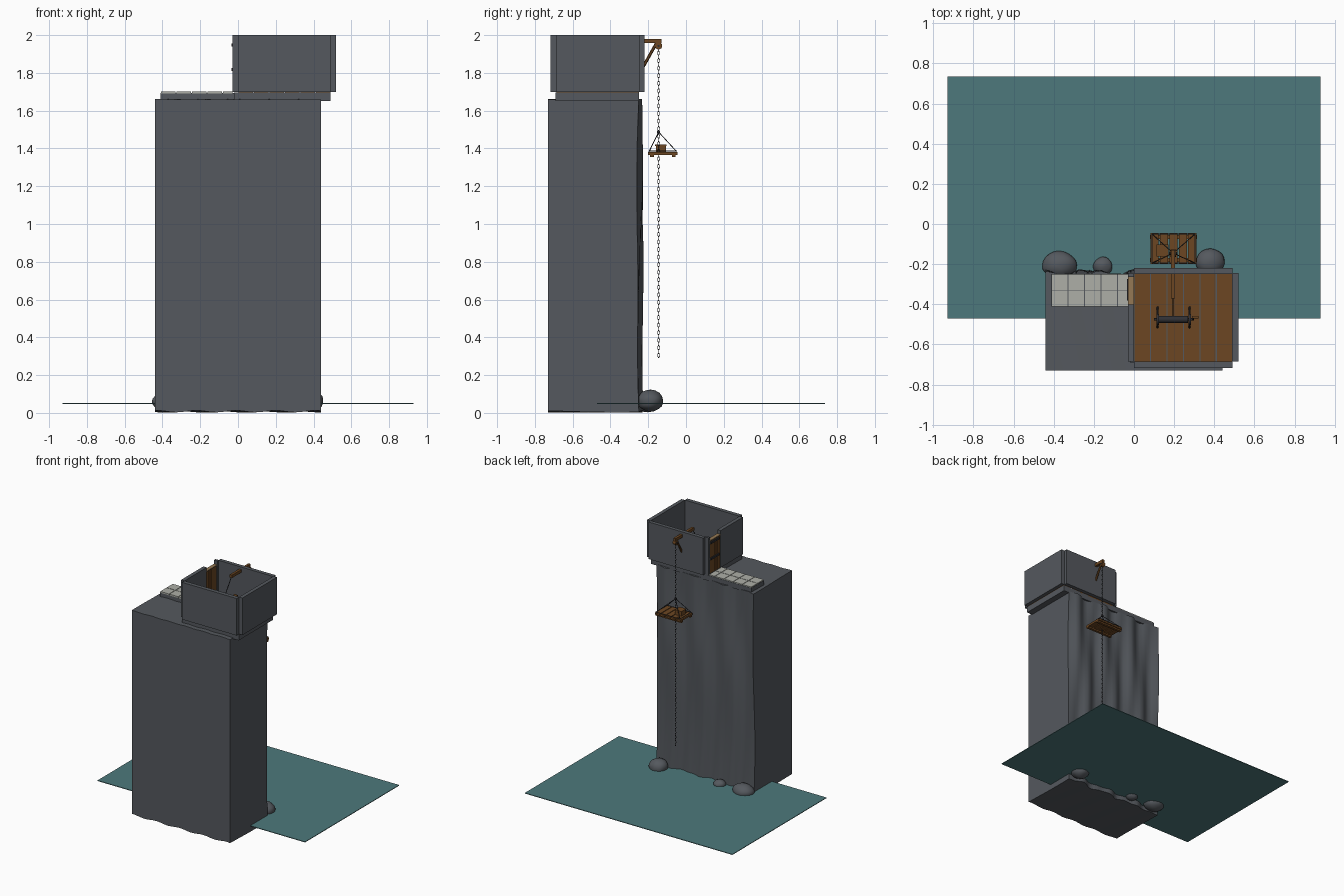
import bpy, bmesh, math
from mathutils import Vector, noise

cube = bpy.data.objects.get("Cube")
if cube:
    bpy.data.objects.remove(cube, do_unlink=True)


def material(name, rgb):
    m = bpy.data.materials.new(name)
    m.use_nodes = True
    m.diffuse_color = (*rgb, 1)
    m.node_tree.nodes["Principled BSDF"].inputs["Base Color"].default_value = (*rgb, 1)
    return m


STONE = material("grey stone", (0.09, 0.099, 0.112))
WOOD = material("brown wood", (0.15, 0.062, 0.016))
PALE = material("pale wood", (0.30, 0.19, 0.09))
TILE = material("white paving", (0.42, 0.43, 0.39))
WATER = material("teal water", (0.075, 0.19, 0.20))
IRON = material("dark iron", (0.03, 0.03, 0.035))


def finish(name, bm, mat, smooth=False):
    mesh = bpy.data.meshes.new(name)
    bm.to_mesh(mesh)
    bm.free()
    mesh.materials.append(mat)
    ob = bpy.data.objects.new(name, mesh)
    bpy.context.collection.objects.link(ob)
    if smooth:
        bpy.ops.object.select_all(action='DESELECT')
        ob.select_set(True)
        bpy.context.view_layer.objects.active = ob
        bpy.ops.object.shade_smooth_by_angle(angle=math.radians(40))
    return ob


def add_box(bm, x, y, z):
    """Box from three (low, high) ranges."""
    made = bmesh.ops.create_cube(bm, size=1)["verts"]
    for v in made:
        v.co = [(lo + hi) / 2 + c * (hi - lo) for c, (lo, hi) in zip(v.co, (x, y, z))]
    return made


def box(name, x, y, z, mat):
    bm = bmesh.new()
    add_box(bm, x, y, z)
    return finish(name, bm, mat)


def rod(name, a, b, r, mat, sides=10):
    a, b = Vector(a), Vector(b)
    bm = bmesh.new()
    bmesh.ops.create_cone(bm, cap_ends=True, segments=sides, radius1=r, radius2=r, depth=(b - a).length)
    turn = (b - a).to_track_quat('Z', 'Y')
    for v in bm.verts:
        v.co = turn @ v.co + (a + b) / 2
    return finish(name, bm, mat, True)


# Cliff with a rippled back face and slightly uneven top and bottom
bm = bmesh.new()
add_box(bm, (-0.44, 0.44), (-0.73, -0.245), (0.008, 1.66))
bmesh.ops.subdivide_edges(bm, edges=bm.edges[:], cuts=31, use_grid_fill=True)
for v in bm.verts:
    x, y, z = v.co
    if y > -0.246:
        v.co.y += 0.012 * math.sin(24 * x + 1.3 * math.sin(2.6 * z)) + 0.007 * math.sin(47 * x + 2.5 * z)
        v.co.y -= 0.004 * math.sin(5 * z)
    if z < 0.01:
        v.co.z += 0.005 * math.sin(30 * x + 6 * y)
    if z > 1.65:
        v.co.z += 0.002 * math.sin(40 * x + 9 * y)
finish("cliff", bm, STONE, True)

# Water sheet and boulders
box("water", (-0.93, 0.93), (-0.47, 0.735), (0.048, 0.053), WATER)
for name, centre, size in (
        ("right_boulder", (-0.37, -0.205, 0.06), (0.085, 0.07, 0.055)),
        ("small_boulder", (-0.155, -0.21, 0.055), (0.048, 0.046, 0.035)),
        ("left_boulder", (0.38, -0.19, 0.065), (0.073, 0.068, 0.058))):
    bm = bmesh.new()
    bmesh.ops.create_icosphere(bm, subdivisions=3, radius=1)
    for v in bm.verts:
        bump = 1 + 0.08 * noise.noise(v.co * 1.7 + Vector(centre) * 9)
        v.co = [c + s * k * bump for c, s, k in zip(centre, size, v.co)]
    finish(name, bm, STONE, True)

# Base slabs under the path and the room
box("path_slab", (-0.41, -0.02), (-0.41, -0.25), (1.65, 1.694), STONE)
box("room_slab", (-0.02, 0.49), (-0.69, -0.25), (1.65, 1.697), STONE)

# Paving tiles and floor planks
PITCH = 0.082
bm = bmesh.new()
for i in range(5):
    for j in range(2):
        x, y = -0.41 + i * PITCH, -0.414 + j * PITCH
        add_box(bm, (x + 0.002, min(x + PITCH - 0.002, -0.03)), (y + 0.002, y + PITCH - 0.002), (1.69, 1.701))
finish("paving_tiles", bm, TILE)

bm = bmesh.new()
for i in range(6):
    x = i * PITCH
    add_box(bm, (x + 0.003, x + PITCH - 0.003), (-0.685, -0.25), (1.69, 1.703))
finish("floor_planks", bm, WOOD)

# Room walls, with a door gap on one side
Z = (1.70, 2.0)
box("front_wall", (0, 0.49), (-0.717, -0.685), Z, STONE)
box("back_wall", (0, 0.49), (-0.25, -0.22), Z, STONE)
box("left_wall", (0.49, 0.52), (-0.685, -0.245), Z, STONE)
box("right_wall", (-0.03, 0), (-0.685, -0.40), Z, STONE)
box("door_post", (-0.03, 0), (-0.265, -0.245), Z, STONE)

# Plank door with a pale cap and iron hinges
bm = bmesh.new()
for i in range(4):
    y = -0.40 + i * 0.034
    add_box(bm, (-0.024, -0.006), (y + 0.001, y + 0.032), (1.70, 1.965))
finish("door", bm, WOOD)
box("door_cap", (-0.03, 0), (-0.40, -0.265), (1.962, 1.97), PALE)
for z in (1.81, 1.94):
    box("door_hinge", (-0.034, -0.023), (-0.38, -0.275), (z, z + 0.016), IRON)

# Hoist beam, brace and pulley
CX, CY = 0.195, -0.145
box("hoist_beam", (CX - 0.01, CX + 0.01), (-0.37, -0.13), (1.957, 1.98), WOOD)
rod("hoist_brace", (CX, -0.225, 1.835), (CX, -0.155, 1.96), 0.008, WOOD, 6)
rod("pulley", (CX - 0.014, CY, 1.943), (CX + 0.014, CY, 1.943), 0.019, WOOD, 16)
rod("pulley_axle", (CX - 0.02, CY, 1.943), (CX + 0.02, CY, 1.943), 0.006, IRON)

# Chain: a pair of crossed links repeated downwards
links = []
for turn in (0, 1):
    bpy.ops.mesh.primitive_torus_add(major_radius=0.0055, minor_radius=0.0014, major_segments=10, minor_segments=4)
    link = bpy.context.object
    for v in link.data.vertices:
        x, y, z = v.co
        v.co = (z, x, y * 2) if turn else (x, z, y * 2)
        v.co.z -= turn * 0.02
    links.append(link)
for link in links:
    link.select_set(True)
bpy.ops.object.join()
chain = bpy.context.object
chain.name = "chain"
chain.location = (CX, CY, 1.925)
chain.data.materials.append(IRON)
arr = chain.modifiers.new("repeat", 'ARRAY')
arr.use_relative_offset = False
arr.use_constant_offset = True
arr.constant_offset_displace = (0, 0, -0.04)
arr.count = 41

# Hanging platform: boards on two bearers
bm = bmesh.new()
for i in range(5):
    x = 0.08 + i * 0.047
    add_box(bm, (x + 0.002, x + 0.043), (-0.2, -0.045), (1.366, 1.38))
for y in (-0.19, -0.075):
    add_box(bm, (0.08, 0.313), (y, y + 0.02), (1.354, 1.367))
finish("platform", bm, WOOD)
box("crate", (0.115, 0.17), (-0.16, -0.105), (1.38, 1.42), WOOD)
box("crate_lid", (0.112, 0.173), (-0.163, -0.102), (1.412, 1.42), WOOD)

# Slings and edge ropes of the platform
corners = [(0.09, -0.195), (0.304, -0.195), (0.304, -0.05), (0.09, -0.05)]
for i, (x, y) in enumerate(corners):
    nx, ny = corners[(i + 1) % 4]
    rod("sling", (CX, CY, 1.487), (x, y, 1.384), 0.0025, IRON, 6)
    rod("edge_rope", (x, y, 1.386), (nx, ny, 1.386), 0.0025, IRON, 6)
rod("sling_ring", (CX - 0.006, CY, 1.487), (CX + 0.006, CY, 1.487), 0.009, IRON, 12)

# Winch: drum, side stands, crank and haul rope
WY, WZ = -0.475, 1.82
rod("winch_drum", (0.125, WY, WZ), (0.27, WY, WZ), 0.018, IRON, 14)
for x in (0.118, 0.277):
    rod("drum_flange", (x - 0.006, WY, WZ), (x + 0.006, WY, WZ), 0.028, IRON, 14)
    for foot in (-0.04, 0.06):
        rod("winch_leg", (x, WY + foot, 1.70), (x, WY, WZ), 0.006, IRON, 6)
rod("winch_axle", (0.10, WY, WZ), (0.30, WY, WZ), 0.006, IRON)
rod("crank_arm", (0.295, WY, WZ), (0.295, WY + 0.01, WZ + 0.06), 0.005, IRON, 6)
rod("crank_grip", (0.29, WY + 0.01, WZ + 0.06), (0.32, WY + 0.01, WZ + 0.06), 0.007, WOOD)
rod("haul_rope", (CX, WY + 0.015, WZ), (CX, -0.36, 1.965), 0.003, IRON, 6)
